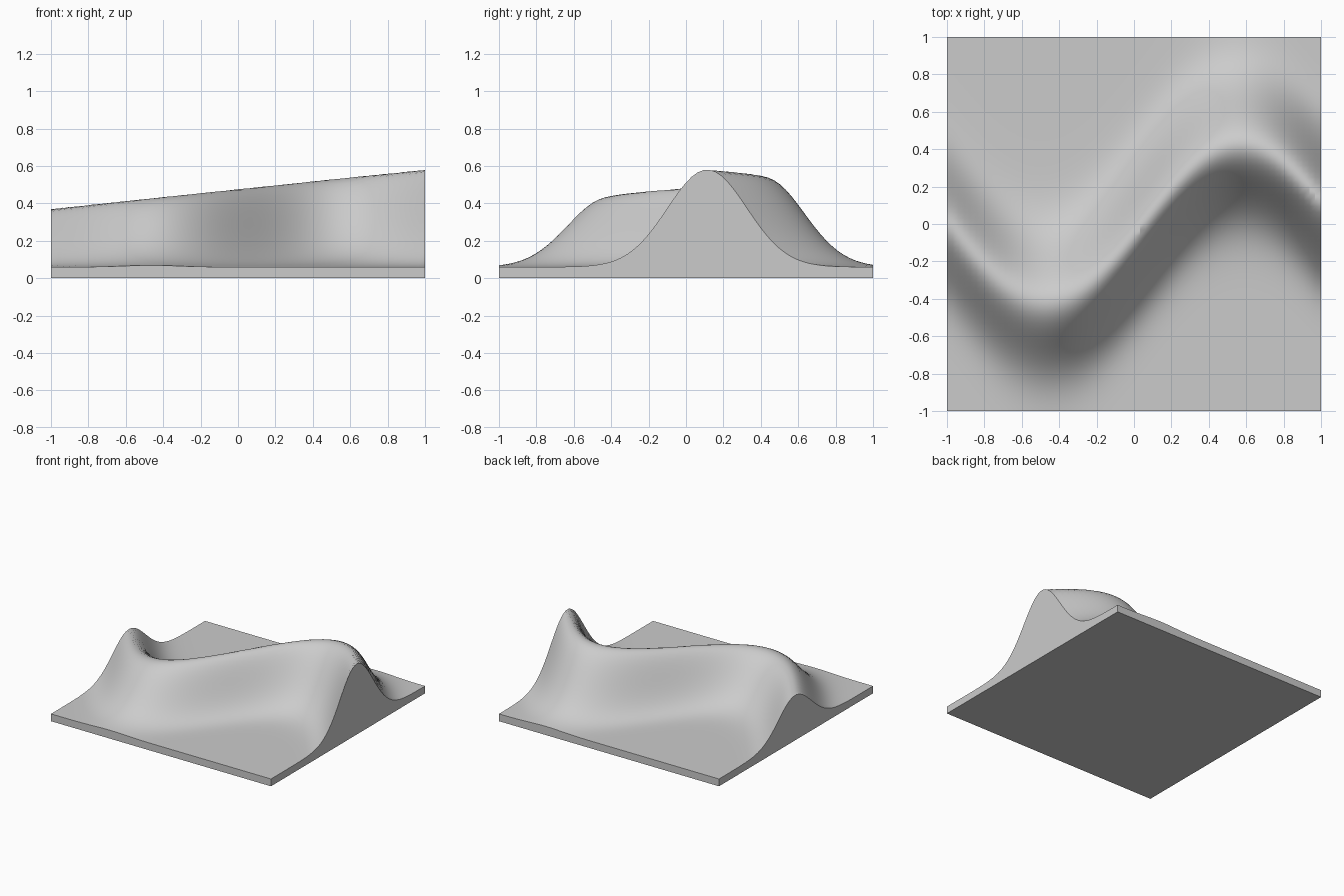
import bpy
import bmesh
import math

cube = bpy.data.objects.get("Cube")
if cube:
    bpy.data.objects.remove(cube, do_unlink=True)

BASE = 0.06     # slab thickness
WIDTH = 0.30    # spread of the ridge
SWING = 0.42    # sideways swing of the crest
CELLS = 64


def ridge_height(x, y):
    """Winding ridge with a bell section that grows towards +x."""
    crest = SWING * math.sin(3.02 * (x - 0.05))
    rise = 0.415 + 0.105 * x
    return BASE + rise * math.exp(-((y - crest) / WIDTH) ** 2)


# Grey clay
clay = bpy.data.materials.new("grey_clay")
clay.use_nodes = True
grey = (0.6, 0.6, 0.6, 1)
clay.diffuse_color = grey
clay.node_tree.nodes["Principled BSDF"].inputs["Base Color"].default_value = grey

# Top surface
bm = bmesh.new()
bmesh.ops.create_grid(bm, x_segments=CELLS, y_segments=CELLS, size=1)
for v in bm.verts:
    v.co.z = ridge_height(v.co.x, v.co.y)

# Side walls and flat underside
rim = [e for e in bm.edges if e.is_boundary]
walls = bmesh.ops.extrude_edge_only(bm, edges=rim)["geom"]
for v in walls:
    if isinstance(v, bmesh.types.BMVert):
        v.co.z = 0
bmesh.ops.holes_fill(bm, edges=[e for e in bm.edges if e.is_boundary], sides=0)
bmesh.ops.recalc_face_normals(bm, faces=bm.faces[:])

mesh = bpy.data.meshes.new("ridge_terrain")
bm.to_mesh(mesh)
bm.free()
mesh.materials.append(clay)
terrain = bpy.data.objects.new("ridge_terrain", mesh)
bpy.context.collection.objects.link(terrain)

# Smooth hill with crisp slab edges
bpy.ops.object.select_all(action="DESELECT")
terrain.select_set(True)
bpy.context.view_layer.objects.active = terrain
bpy.ops.object.shade_smooth_by_angle(angle=math.radians(30))
